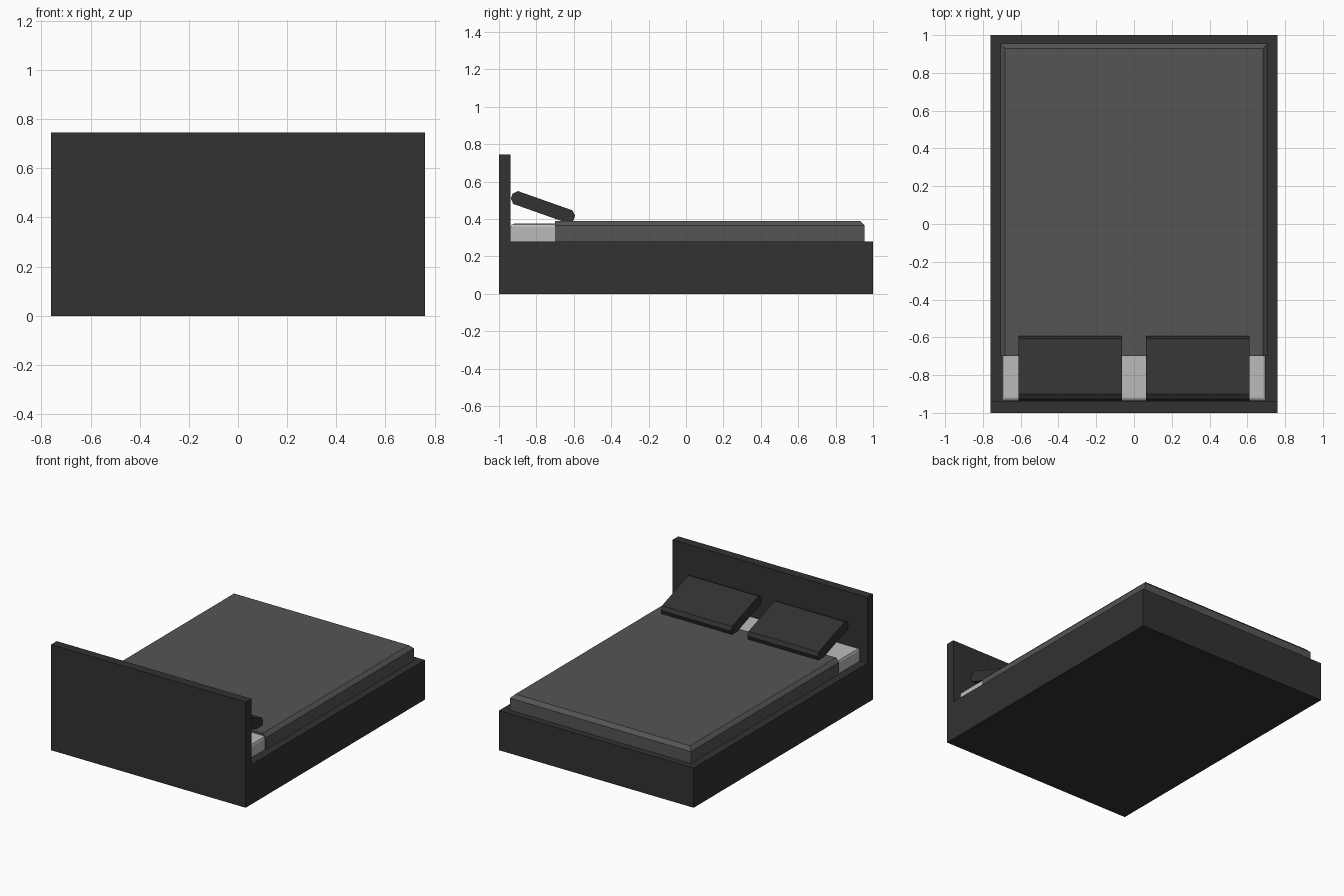
import bpy, bmesh, math
from mathutils import Matrix, Vector

cube = bpy.data.objects.get("Cube")
if cube:
    bpy.data.objects.remove(cube)


def material(name, value):
    mat = bpy.data.materials.new(name)
    mat.use_nodes = True
    colour = (value, value, value, 1)
    mat.diffuse_color = colour
    bsdf = mat.node_tree.nodes["Principled BSDF"]
    bsdf.inputs["Base Color"].default_value = colour
    bsdf.inputs["Roughness"].default_value = 0.8
    return mat


charcoal = material("charcoal", 0.032)
grey = material("blanket grey", 0.09)
white = material("sheet white", 0.5)


def box(name, low, high, mat, bevel=0.0, segments=1, rule=None, tilt=0.0):
    """Box between two corners; bevels the edges whose midpoint passes the rule."""
    low, high = Vector(low), Vector(high)
    size, centre = high - low, (low + high) / 2
    bm = bmesh.new()
    bmesh.ops.create_cube(bm, size=1, matrix=Matrix.Diagonal((*size, 1)))
    if bevel:
        edges = [e for e in bm.edges
                 if rule is None or rule((e.verts[0].co + e.verts[1].co) / 2)]
        bmesh.ops.bevel(bm, geom=edges, offset=bevel, segments=segments,
                        profile=0.5, affect='EDGES')
    mesh = bpy.data.meshes.new(name)
    bm.to_mesh(mesh)
    bm.free()
    mesh.materials.append(mat)
    obj = bpy.data.objects.new(name, mesh)
    obj.location = centre
    obj.rotation_euler.x = tilt
    bpy.context.collection.objects.link(obj)
    return obj


# Frame
box("bed_base", (-0.76, -1, 0), (0.76, 1, 0.28), charcoal)
box("headboard", (-0.76, -1, 0.28), (0.76, -0.937, 0.746), charcoal)

# Mattress, with softened top edges
box("mattress", (-0.7, -0.937, 0.28), (0.7, 0.94, 0.375), white,
    bevel=0.018, segments=2, rule=lambda m: m.z > 0.01)

# Blanket, chamfered on top along the sides and foot, open toward the head
box("blanket", (-0.707, -0.7, 0.28), (0.707, 0.955, 0.39), grey,
    bevel=0.025, rule=lambda m: m.z > 0.01 and m.y > -0.1)

# Pillows leaning against the headboard
for side, x in (("left", 0.338), ("right", -0.338)):
    box(side + "_pillow", (x - 0.274, -0.942, 0.427), (x + 0.274, -0.588, 0.5),
        charcoal, bevel=0.022, rule=lambda m: abs(m.x) < 0.1,
        tilt=math.radians(-19.5))
